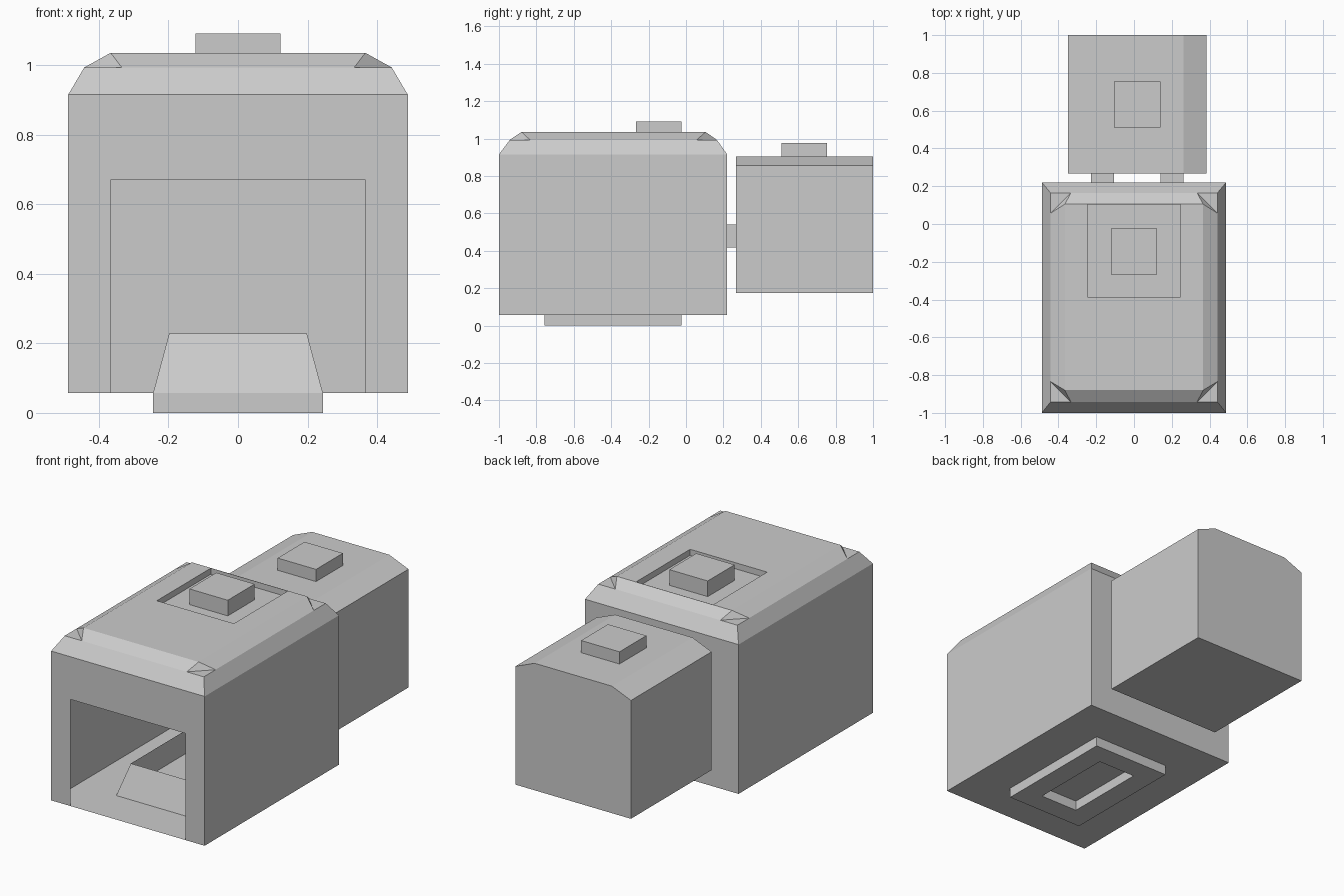
import bpy
import bmesh

if "Cube" in bpy.data.objects:
    bpy.data.objects.remove(bpy.data.objects["Cube"])

grey = bpy.data.materials.new("plain grey")
grey.diffuse_color = (0.6, 0.6, 0.6, 1)
grey.use_nodes = True
grey.node_tree.nodes["Principled BSDF"].inputs["Base Color"].default_value = grey.diffuse_color


def ring(x, y0, y1, z):
    """Four corners of a level rectangle, counter-clockwise from above."""
    return [(-x, y0, z), (x, y0, z), (x, y1, z), (-x, y1, z)]


def band(lower, upper):
    """Quads joining two rings."""
    n = len(lower)
    return [(lower[i], lower[(i + 1) % n], upper[(i + 1) % n], upper[i]) for i in range(n)]


def build(name, faces):
    bm = bmesh.new()
    for f in faces:
        bm.faces.new([bm.verts.new(p) for p in f])
    bmesh.ops.remove_doubles(bm, verts=bm.verts, dist=0.0005)
    mesh = bpy.data.meshes.new(name)
    bm.to_mesh(mesh)
    bm.free()
    mesh.materials.append(grey)
    ob = bpy.data.objects.new(name, mesh)
    bpy.context.collection.objects.link(ob)
    return ob


def box(name, x0, x1, y0, y1, z0, z1):
    a, b = ([(x0, y0, z), (x1, y0, z), (x1, y1, z), (x0, y1, z)] for z in (z0, z1))
    return build(name, band(a, b) + [b, a[::-1]])


FLOOR, EAVE, LEDGE, TOP = 0.057, 0.915, 0.993, 1.035

# Main shell: thin side and back walls, floor
base = ring(0.488, -1, 0.22, FLOOR)
eave = ring(0.488, -1, 0.22, EAVE)
faces = band(base, eave)[1:] + [base[::-1]]

# Front wall framing the doorway
DX, DZ = 0.366, 0.67
faces.append([(-DX, -1, DZ), (DX, -1, DZ), eave[1], eave[0]])
faces.append([base[0], (-DX, -1, FLOOR), (-DX, -1, DZ), eave[0]])
faces.append([(DX, -1, FLOOR), base[1], eave[1], (DX, -1, DZ)])
build("main_shell", faces)

# Roof: steep lower slope, shallow upper slope with notched corners
mid = ring(0.442, -0.942, 0.165, LEDGE)
top = ring(0.366, -0.88, 0.105, TOP)
faces = band(eave, mid)


def toward(p, q, d):
    length = abs(q[0] - p[0]) + abs(q[1] - p[1])
    return tuple(a + (b - a) * d / length for a, b in zip(p, q))


CUT = 0.108
before = [toward(mid[i], mid[i - 1], CUT) for i in range(4)]
after = [toward(mid[i], mid[(i + 1) % 4], CUT) for i in range(4)]
for i in range(4):
    j = (i + 1) % 4
    faces.append([before[i], mid[i], after[i]])
    faces.append([before[i], after[i], top[i]])
    faces.append([after[i], before[j], top[j], top[i]])

# Square recess sunk into the roof
rim = ring(0.245, -0.387, 0.103, TOP)
well = ring(0.245, -0.387, 0.103, 1.0)
faces += band(top, rim) + band(rim, well) + [well]
build("roof", faces)
box("roof_stud", -0.122, 0.122, -0.267, -0.023, 1.0, 1.09)

# Hollow foot plate under the floor
outer = [ring(0.244, -0.757, -0.025, z) for z in (0, FLOOR)]
inner = [ring(0.12, -0.635, -0.147, z)[::-1] for z in (0, FLOOR)]
build("foot_plate", band(*outer) + band(outer[0][::-1], [inner[0][i] for i in range(4)])
      + band(*inner))

# Open tapered collar inside the doorway
build("inner_collar", band(outer[1], ring(0.198, -0.69, -0.092, 0.228)))

# Rear block with bevelled long top edges
profile = [(-0.35, 0.175), (0.384, 0.175), (0.384, 0.855),
           (0.262, 0.905), (-0.228, 0.905), (-0.35, 0.855)]
near, far = ([(x, y, z) for x, z in profile] for y in (0.268, 1.0))
build("rear_block", [near, far[::-1]] + band(far, near))
box("rear_stud", -0.105, 0.139, 0.51, 0.754, 0.905, 0.975)

# Connecting pegs
for side, x in (("left", -0.228), ("right", 0.14)):
    box(side + "_peg", x, x + 0.122, 0.22, 0.268, 0.418, 0.54)
